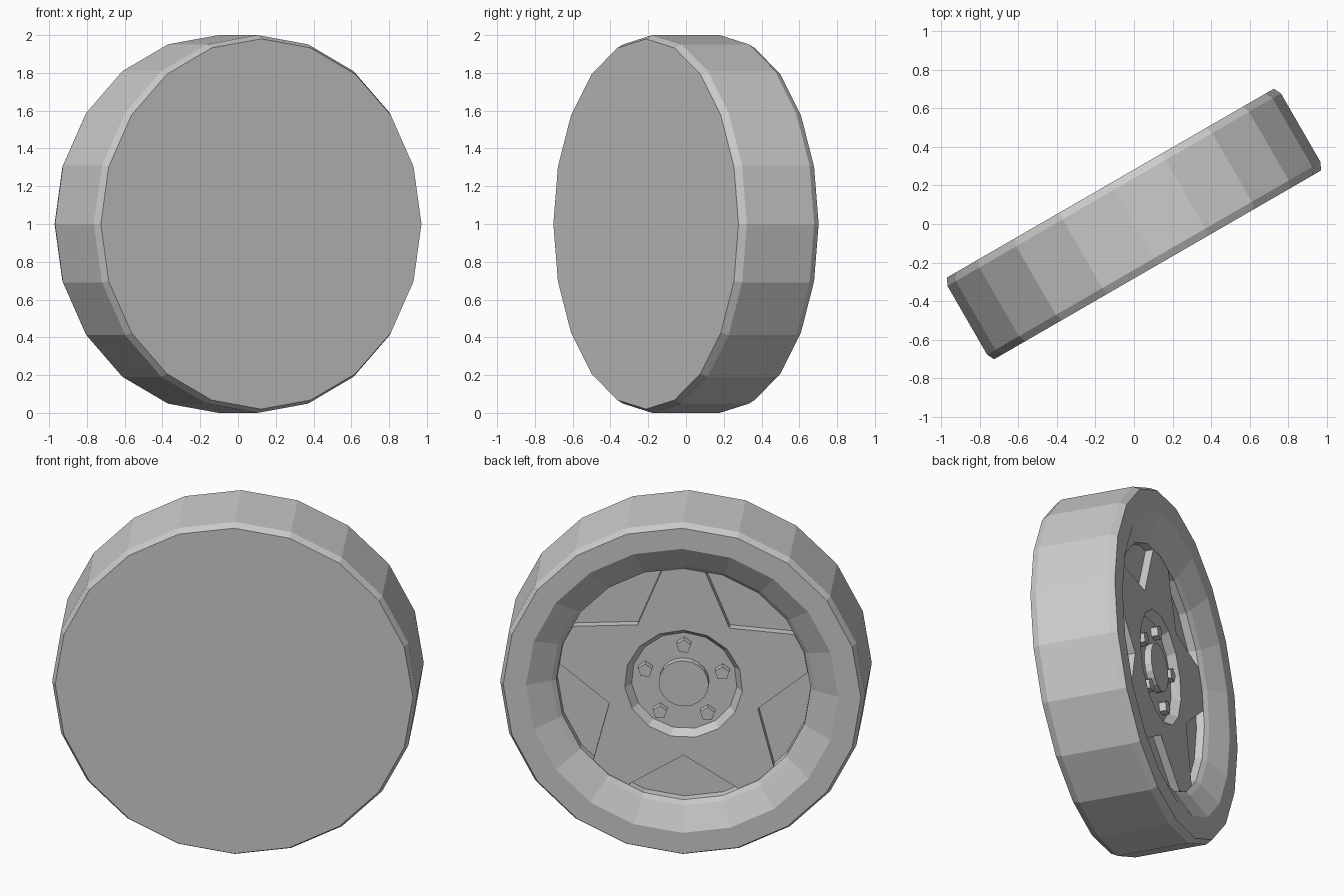
import bpy, bmesh
from math import sin, cos, radians, pi
from mathutils import Matrix, Vector

if "Cube" in bpy.data.objects:
    bpy.data.objects.remove(bpy.data.objects["Cube"])

# Local wheel frame: z = axle (towards open side), y = up, turned 30 degrees about the vertical
c, s = cos(radians(30)), 0.5
PLACE = Matrix(((-c, 0, -s, 0), (-s, 0, c, 0), (0, 1, 0, 1), (0, 0, 0, 1)))
FLOOR, FACE = 0.11, 0.155


def polar(r, deg, z):
    return Vector((r * cos(radians(deg)), r * sin(radians(deg)), z))


def finish(bm, name):
    me = bpy.data.meshes.new(name)
    bm.transform(PLACE)
    bm.to_mesh(me)
    bm.free()
    ob = bpy.data.objects.new(name, me)
    bpy.context.collection.objects.link(ob)
    return ob


def loop(bm, pts):
    return [bm.verts.new(p) for p in pts]


def walls(bm, low, high):
    n = len(low)
    for i in range(n):
        j = (i + 1) % n
        bm.faces.new((low[i], low[j], high[j], high[i]))


def ring(bm, r, z, n, start=90, centre=(0, 0)):
    off = Vector((centre[0], centre[1], 0))
    return loop(bm, [polar(r, start + 360 * i / n, z) + off for i in range(n)])


def lathe(name, profile, n, cap_start=False, cap_end=False, centre=(0, 0)):
    bm = bmesh.new()
    rings = [ring(bm, r, z, n, 90, centre) for r, z in profile]
    for a, b in zip(rings, rings[1:]):
        walls(bm, a, b)
    if cap_start:
        bm.faces.new(rings[0][::-1])
    if cap_end:
        bm.faces.new(rings[-1])
    return finish(bm, name)


# Tyre with closed inner side
lathe("tyre", [(0.98, -0.245), (1, -0.206), (1, 0.206), (0.98, 0.245), (0.855, 0.245)],
      20, cap_start=True)

# Rim dish and its floor
lathe("rim", [(0.855, 0.245), (0.722, 0.175), (0.697, FACE), (0.695, FLOOR)],
      20, cap_end=True)

# Five-spoke star plate with a bevelled hub recess
bm = bmesh.new()
star = []
for k in range(5):
    a = 90 + 72 * k
    star += [(0.687, a - 10), (0.695, a), (0.687, a + 10), (0.428, a + 36)]
low = loop(bm, [polar(r, a, FLOOR) for r, a in star])
high = loop(bm, [polar(r, a, FACE) for r, a in star])
walls(bm, low, high)
hub_low = ring(bm, 0.29, FLOOR, 15)
hub_high = ring(bm, 0.324, FACE, 15)
walls(bm, hub_high, hub_low)
edges = []
for lp in (high, hub_high):
    edges += [bm.edges.get((lp[i], lp[i - 1])) for i in range(len(lp))]
bmesh.ops.triangle_fill(bm, edges=edges, use_beauty=True, normal=(0, 0, 1))
finish(bm, "spokes")

# Centre cap
lathe("hub_cap", [(0.137, FLOOR), (0.137, 0.15)], 20, cap_end=True)

# Five wheel nuts
for k in range(5):
    p = polar(0.222, 90 + 72 * k, 0)
    lathe(f"nut_{k + 1}", [(0.041, FLOOR), (0.041, 0.15)], 5, cap_end=True, centre=(p.x, p.y))
